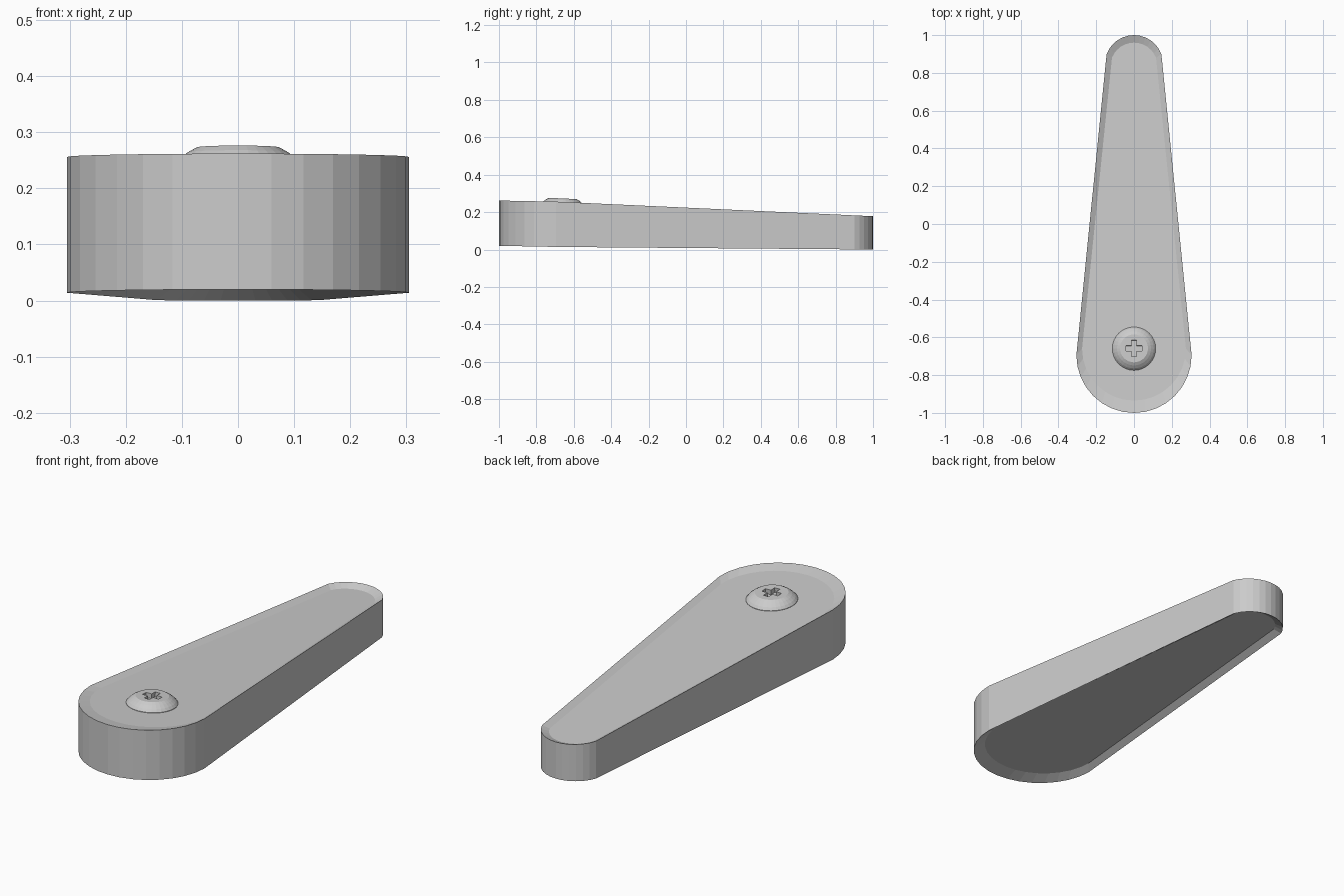
import bpy, bmesh
from math import sin, cos, pi, atan, asin
from mathutils import Matrix

if "Cube" in bpy.data.objects:
    bpy.data.objects.remove(bpy.data.objects["Cube"])


def add_object(name, bm):
    bmesh.ops.recalc_face_normals(bm, faces=bm.faces)
    me = bpy.data.meshes.new(name)
    bm.to_mesh(me)
    bm.free()
    ob = bpy.data.objects.new(name, me)
    bpy.context.collection.objects.link(ob)
    return ob


def outline(cy, r, tip_cy, tip_r, start):
    """Teardrop outline: wide half circle at -y, narrow arc at +y."""
    pts = [(r * cos(pi + pi * i / 16), cy + r * sin(pi + pi * i / 16)) for i in range(17)]
    for i in range(13):
        a = start + (pi - 2 * start) * i / 12
        pts.append((tip_r * cos(a), tip_cy + tip_r * sin(a)))
    return pts


def rim_top(y):
    return 0.256 - 0.0195 * (y + 0.695) if y < -0.695 else 0.256 - 0.046 * (y + 0.695)


def rim_bottom(y):
    return 0.014 - 0.0195 * (y + 0.695) if y < -0.695 else 0.014 - 0.00825 * (y + 0.695)


def floor_top(y):
    return 0.238 - 0.046 * (y + 0.66)


def floor_bottom(y):
    return 0.036 - 0.0085 * (y + 0.66)


# tapered lever body with a shallow dished top and underside
outer = outline(-0.695, 0.305, 0.845, 0.155, asin(0.055 / 0.155))
inner = outline(-0.66, 0.275, 0.835, 0.125, asin(0.045 / 0.125))
bm = bmesh.new()
rings = [[bm.verts.new((x, y, f(y))) for x, y in pts]
         for pts, f in ((inner, floor_bottom), (outer, rim_bottom),
                        (outer, rim_top), (inner, floor_top))]
for a, b in zip(rings, rings[1:]):
    n = len(a)
    for i in range(n):
        j = (i + 1) % n
        bm.faces.new((a[i], a[j], b[j], b[i]))
bm.faces.new(rings[0])
bm.faces.new(rings[-1])
add_object("lever_body", bm)

# domed screw head, tilted to lie square on the sloping top
place = Matrix.Translation((0, -0.66, floor_top(-0.66))) @ Matrix.Rotation(-atan(0.046), 4, 'X')
profile = [(0.115, -0.01), (0.115, 0.002), (0.105, 0.014), (0.09, 0.026), (0.074, 0.035)]
bm = bmesh.new()
rings = [[bm.verts.new((r * cos(2 * pi * i / 32), r * sin(2 * pi * i / 32), z)) for i in range(32)]
         for r, z in profile]
for a, b in zip(rings, rings[1:]):
    for i in range(32):
        j = (i + 1) % 32
        bm.faces.new((a[i], a[j], b[j], b[i]))
bm.faces.new(rings[0])
bm.faces.new(rings[-1])
screw = add_object("screw_head", bm)
screw.matrix_world = place

# cross-shaped driver slot cut into the screw head
w, e = 0.014, 0.043
cross = [(w, w), (w, e), (-w, e), (-w, w), (-e, w), (-e, -w),
         (-w, -w), (-w, -e), (w, -e), (w, -w), (e, -w), (e, w)]
bm = bmesh.new()
low = [bm.verts.new((x, y, 0.012)) for x, y in cross]
high = [bm.verts.new((x, y, 0.06)) for x, y in cross]
for i in range(12):
    j = (i + 1) % 12
    bm.faces.new((low[i], low[j], high[j], high[i]))
bm.faces.new(low)
bm.faces.new(high)
cutter = add_object("slot_cutter", bm)
cutter.matrix_world = place
cutter.hide_render = True
cutter.hide_set(True)
mod = screw.modifiers.new("slot", 'BOOLEAN')
mod.operation = 'DIFFERENCE'
mod.solver = 'EXACT'
mod.object = cutter
